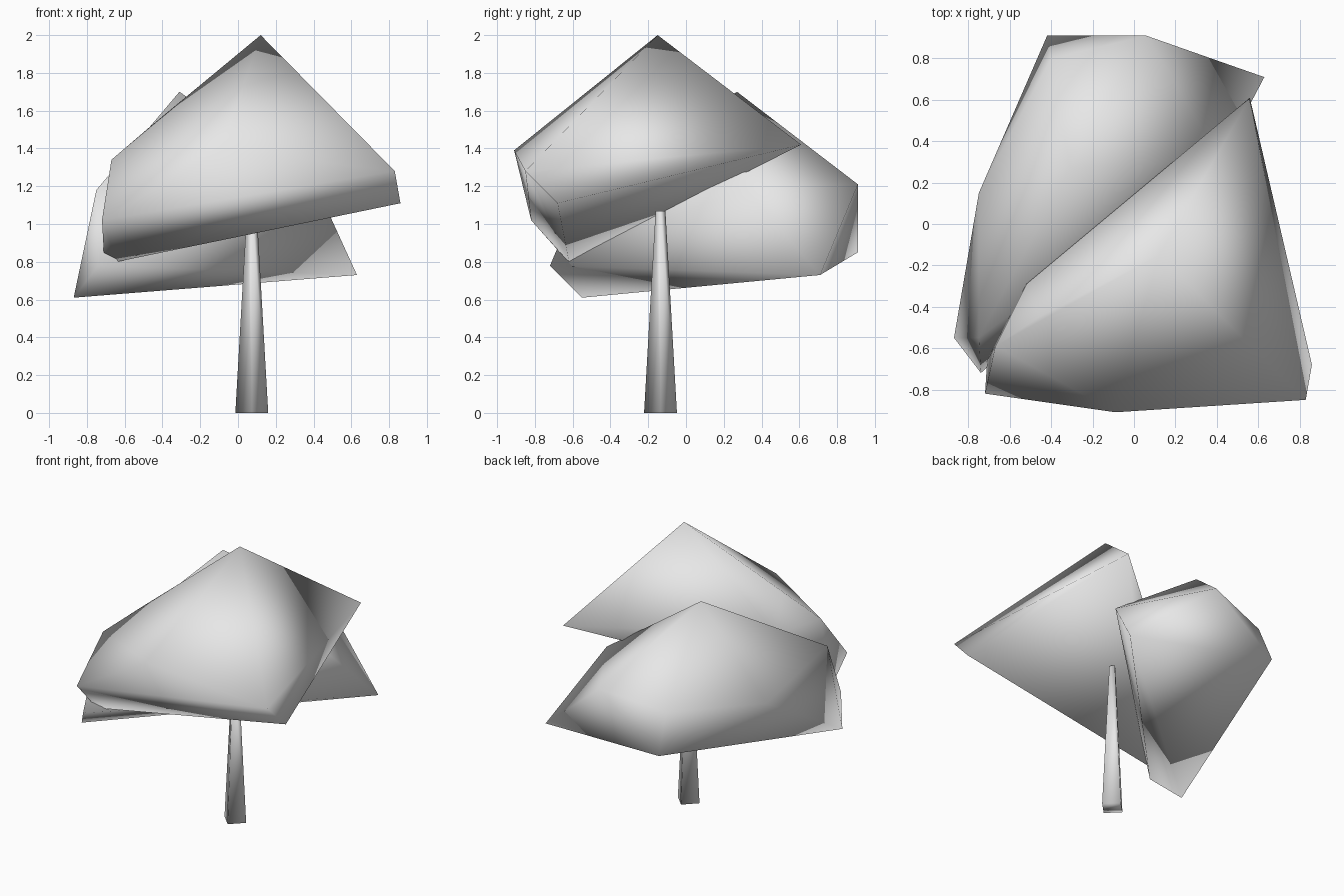
import bpy, bmesh

cube = bpy.data.objects.get("Cube")
if cube:
    bpy.data.objects.remove(cube, do_unlink=True)

grey = bpy.data.materials.new("light_grey")
grey.use_nodes = True
grey.diffuse_color = (0.8, 0.8, 0.8, 1)
grey.node_tree.nodes["Principled BSDF"].inputs["Base Color"].default_value = (0.8, 0.8, 0.8, 1)


def finish(obj):
    obj.data.materials.append(grey)
    for face in obj.data.polygons:
        face.use_smooth = True


def faceted_clump(name, corners):
    """Closed clump of leaves wrapped around a few corner points."""
    bm = bmesh.new()
    for c in corners:
        bm.verts.new(c)
    hull = bmesh.ops.convex_hull(bm, input=bm.verts[:])
    spare = [v for v in hull["geom_interior"] if isinstance(v, bmesh.types.BMVert)]
    bmesh.ops.delete(bm, geom=spare, context='VERTS')
    bmesh.ops.recalc_face_normals(bm, faces=bm.faces[:])
    mesh = bpy.data.meshes.new(name)
    bm.to_mesh(mesh)
    bm.free()
    obj = bpy.data.objects.new(name, mesh)
    bpy.context.collection.objects.link(obj)
    finish(obj)


# Upper clump: peak, rim, sloping underside
faceted_clump("upper_foliage", [
    (0.12, -0.15, 2.0),
    (0.56, 0.61, 1.42), (0.86, -0.68, 1.11), (0.83, -0.85, 1.28),
    (-0.09, -0.91, 1.39), (-0.72, -0.82, 1.02),
    (-0.64, -0.62, 0.80), (-0.71, -0.66, 0.84),
    (-0.67, -0.59, 1.34), (-0.46, -0.45, 1.52), (-0.52, -0.29, 1.3),
])

# Lower clump behind it
faceted_clump("lower_foliage", [
    (-0.31, 0.27, 1.70),
    (-0.87, -0.55, 0.61), (-0.74, -0.72, 0.78), (-0.75, -0.55, 1.18),
    (-0.75, 0.15, 1.03), (-0.42, 0.91, 0.85), (-0.40, 0.80, 1.12),
    (0.06, 0.91, 1.21), (0.63, 0.71, 0.73), (0.42, 0.31, 1.19),
])

# Square tapered trunk, corners along the axes, ending at the foliage
height = 1.07
bpy.ops.mesh.primitive_cone_add(vertices=4, radius1=0.087, radius2=0.026, depth=height,
                                location=(0.073, -0.135, height / 2))
trunk = bpy.context.object
trunk.name = "trunk"
finish(trunk)
